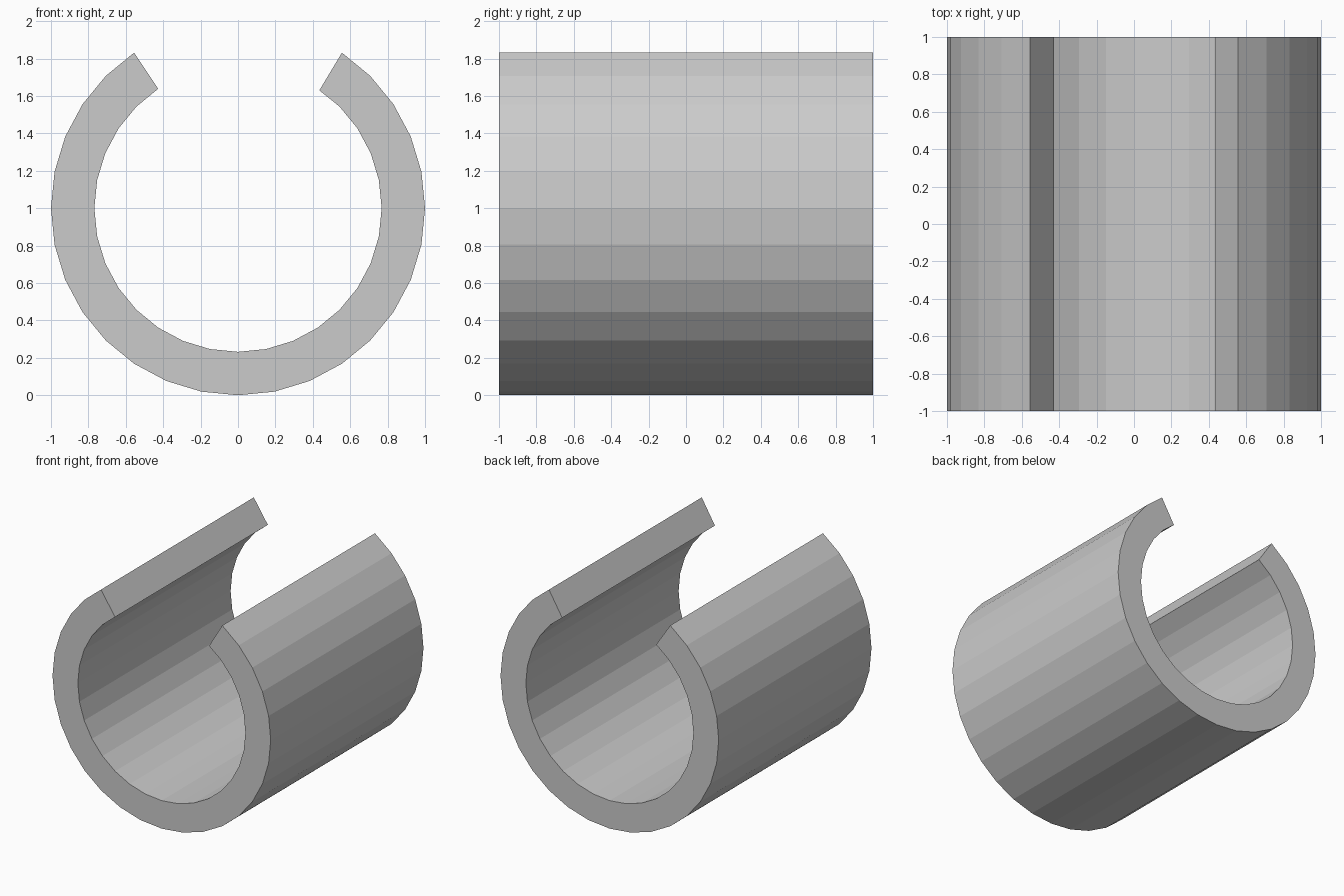
import bpy, bmesh, math

if "Cube" in bpy.data.objects:
    bpy.data.objects.remove(bpy.data.objects["Cube"])

STEP = math.radians(11.25)   # 32-sided circle
SEGMENTS = 26                # sides kept, the rest is the open slot
OUTER, INNER = 1.0, 0.768


def arc(radius):
    """Profile points from the right lip, round the bottom, to the left lip."""
    angles = [STEP * (5 - i) for i in range(SEGMENTS + 1)]
    return [(radius * math.cos(a), 1 + radius * math.sin(a)) for a in angles]


outer, inner = arc(OUTER), arc(INNER)
inner[0] = (0.435, 1.63)     # right lip is cut very slightly back inside

# Slotted tube: a C-shaped section swept along y
bm = bmesh.new()


def ring(points, y):
    return [bm.verts.new((x, y, z)) for x, z in points]


fo, fi = ring(outer, -1), ring(inner, -1)
bo, bi = ring(outer, 1), ring(inner, 1)

# End caps as single C-shaped faces
bm.faces.new(fo + fi[::-1])
bm.faces.new(bo + bi[::-1])

# Outer and inner walls
for i in range(SEGMENTS):
    bm.faces.new((fo[i], fo[i + 1], bo[i + 1], bo[i]))
    bm.faces.new((fi[i], fi[i + 1], bi[i + 1], bi[i]))

# Lips of the slot
for i in (0, -1):
    bm.faces.new((fo[i], fi[i], bi[i], bo[i]))

bmesh.ops.recalc_face_normals(bm, faces=bm.faces)
mesh = bpy.data.meshes.new("slotted_tube")
bm.to_mesh(mesh)
bm.free()
tube = bpy.data.objects.new("slotted_tube", mesh)
bpy.context.collection.objects.link(tube)
